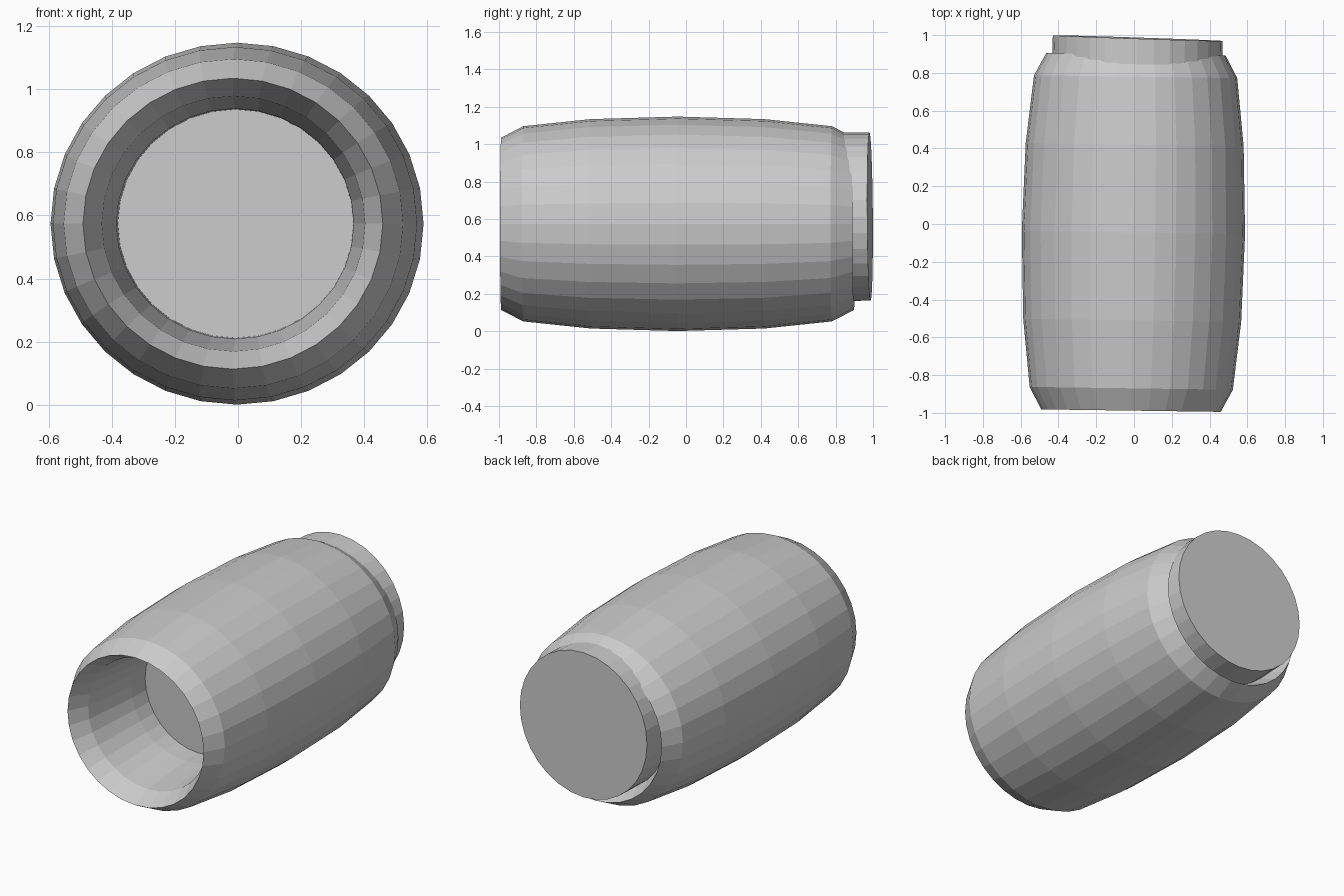
import bpy, bmesh
from math import sin, cos, tau, radians

if "Cube" in bpy.data.objects:
    bpy.data.objects.remove(bpy.data.objects["Cube"])

SEG = 32


def ring(bm, y, r):
    return [bm.verts.new((r * sin(tau * i / SEG), y, r * cos(tau * i / SEG)))
            for i in range(SEG)]


def lathe(name, profile, closed=False, caps=False):
    """Spin a (y, radius) profile round the y axis."""
    bm = bmesh.new()
    rings = [ring(bm, y, r) for y, r in profile]
    pairs = list(zip(rings, rings[1:]))
    if closed:
        pairs.append((rings[-1], rings[0]))
    for a, b in pairs:
        for i in range(SEG):
            j = (i + 1) % SEG
            bm.faces.new((a[i], a[j], b[j], b[i]))
    if caps:
        bm.faces.new(rings[0])
        bm.faces.new(rings[-1])
    bmesh.ops.recalc_face_normals(bm, faces=bm.faces)
    mesh = bpy.data.meshes.new(name)
    bm.to_mesh(mesh)
    bm.free()
    ob = bpy.data.objects.new(name, mesh)
    bpy.context.collection.objects.link(ob)
    return ob


# Barrel shell: bulging outside, flared hollow inside, sharp rims at both ends
outer = [(0.465, 0.577), (0.825, 0.538), (0.943, 0.475)]
inner = [(0.825, 0.417), (0.465, 0.376)]
half = outer + inner
profile = ([(0, 0.591)] + half + [(0, 0.366)]
           + [(-y, r) for y, r in reversed(half)])
barrel = lathe("barrel_shell", profile, closed=True)
barrel.location = (-0.003, -0.045, 0.574)
barrel.rotation_euler.z = radians(-0.8)
barrel.scale.z = 0.97

# Plug: fills the bore, sits slightly askew and sticks out of the back
plug = lathe("plug", [(-1.37, 0.45), (0, 0.45)], caps=True)
plug.location = (0.02, 0.984, 0.613)
plug.rotation_euler = (radians(0.4), 0, radians(-1.9))
